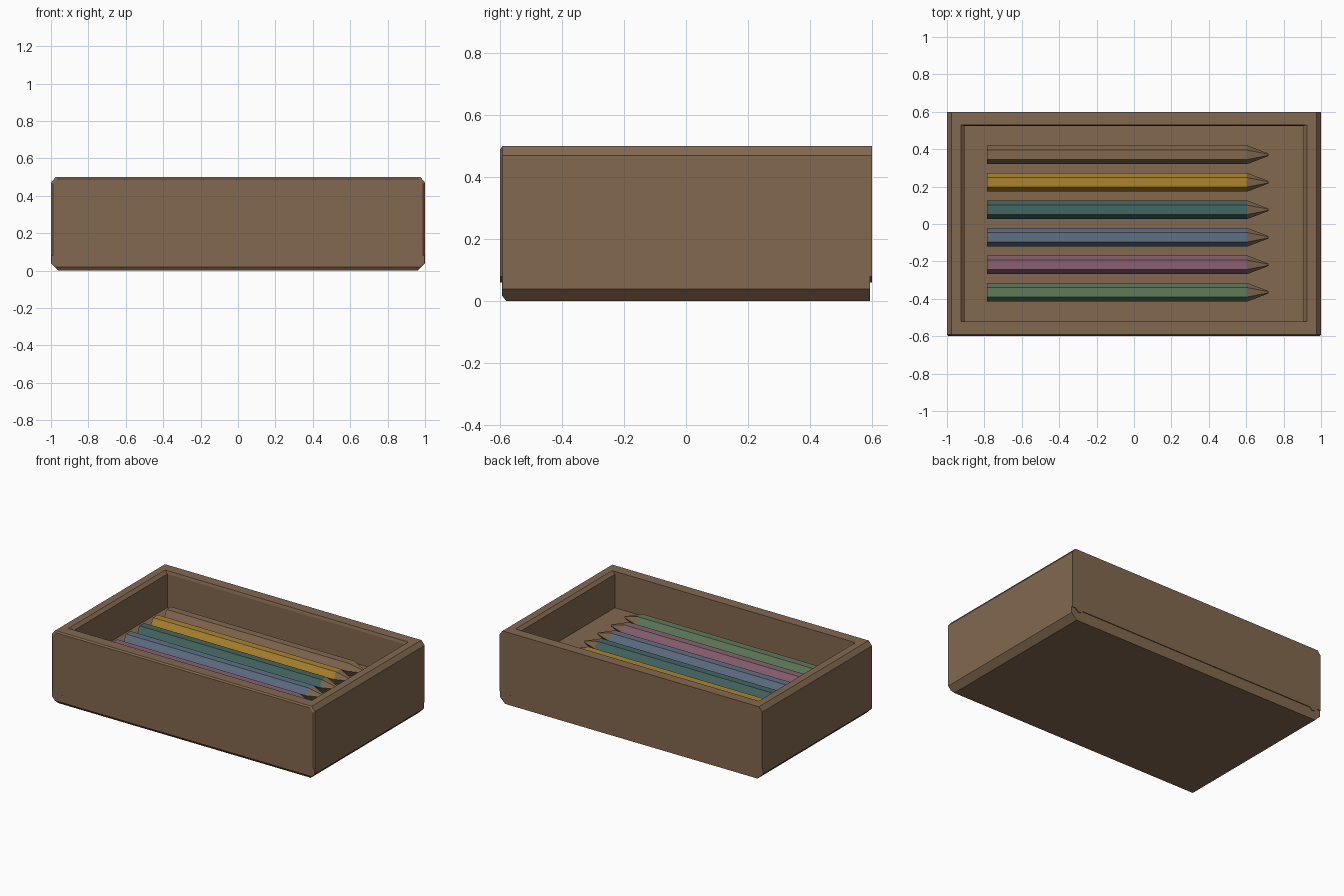
import bpy, bmesh, math

cube = bpy.data.objects.get("Cube")
if cube:
    bpy.data.objects.remove(cube, do_unlink=True)


def material(name, r, g, b):
    m = bpy.data.materials.new(name)
    m.use_nodes = True
    m.diffuse_color = (r, g, b, 1)
    m.node_tree.nodes["Principled BSDF"].inputs["Base Color"].default_value = (r, g, b, 1)
    return m


wood = material("brown wood", 0.225, 0.14, 0.078)
paints = [
    wood,
    material("ochre yellow", 0.41, 0.235, 0.028),
    material("teal", 0.058, 0.135, 0.122),
    material("slate blue", 0.113, 0.16, 0.23),
    material("mauve", 0.25, 0.121, 0.165),
    material("leaf green", 0.113, 0.192, 0.104),
]


def loft(name, rings, mats):
    """Join rings of equal point count into a closed flat-shaded solid."""
    bm = bmesh.new()
    loops = [[bm.verts.new(p) for p in ring] for ring in rings]
    n = len(loops[0])
    for a, b in zip(loops, loops[1:]):
        for i in range(n):
            bm.faces.new((a[i], a[(i + 1) % n], b[(i + 1) % n], b[i]))
    bm.faces.new(loops[0])
    bm.faces.new(loops[-1])
    bmesh.ops.recalc_face_normals(bm, faces=bm.faces)
    mesh = bpy.data.meshes.new(name)
    bm.to_mesh(mesh)
    bm.free()
    for m in mats:
        mesh.materials.append(m)
    obj = bpy.data.objects.new(name, mesh)
    bpy.context.collection.objects.link(obj)
    return obj


def mirrored(half):
    return half + [(-x, z) for x, z in reversed(half)]


def along_y(profile, y, sx=1.0):
    return [(x * sx, y, z) for x, z in profile]


def rectangle(x, y0, y1, z):
    return [(-x, y0, z), (x, y0, z), (x, y1, z), (-x, y1, z)]


def cut(target, cutter):
    cutter.hide_render = True
    mod = target.modifiers.new("cut", 'BOOLEAN')
    mod.operation = 'DIFFERENCE'
    mod.solver = 'EXACT'
    mod.object = cutter
    graph = bpy.context.evaluated_depsgraph_get()
    mesh = bpy.data.meshes.new_from_object(target.evaluated_get(graph))
    target.modifiers.clear()
    target.data = mesh
    bpy.data.objects.remove(cutter, do_unlink=True)


# Box body: chamfered profile with a small bevel around the front
outer = mirrored([(0.96, 0), (1, 0.04), (1, 0.47), (0.975, 0.5)])
front = mirrored([(0.955, 0), (0.99, 0.04), (0.99, 0.465), (0.967, 0.49)])
box = loft("box", [along_y(front, -0.6), along_y(outer, -0.592), along_y(outer, 0.6)], [wood])

# Tray opening with a chamfered rim
cut(box, loft("tray_cutter", [
    rectangle(0.945, -0.52, 0.535, 0.52),
    rectangle(0.925, -0.52, 0.53, 0.5),
    rectangle(0.905, -0.52, 0.525, 0.48),
    rectangle(0.905, -0.52, 0.525, 0.25)], [wood]))

# Recessed base strip with notched ends, front and back
strip = mirrored([(1.1, -0.1), (1.1, 0.08), (0.975, 0.08), (0.95, 0.06), (0.93, 0.06), (0.915, 0.075)])
for side in (-1, 1):
    cut(box, loft("strip_cutter", [along_y(strip, side * 0.594), along_y(strip, side * 0.7)], [wood]))

# Bevel under the front edge
wedge = [(-0.61, 0.04), (-0.52, -0.08), (-0.7, -0.08)]
cut(box, loft("wedge_cutter", [[(x, y, z) for y, z in wedge] for x in (-1.1, 1.1)], [wood]))


# Six hexagonal pencils lying on the tray floor
def hexagon(x, y, radius):
    return [(x, y + radius * math.cos(i * math.pi / 3), 0.294 + radius * math.sin(i * math.pi / 3))
            for i in range(6)]


for i, paint in enumerate(paints):
    y = 0.37 - 0.147 * i
    pencil = loft("pencil_%d" % (i + 1),
                  [hexagon(-0.785, y, 0.05), hexagon(0.605, y, 0.05), hexagon(0.72, y, 0.006)],
                  [paint, wood])
    for face in pencil.data.polygons:
        if face.center.x > 0.61:
            face.material_index = 1
